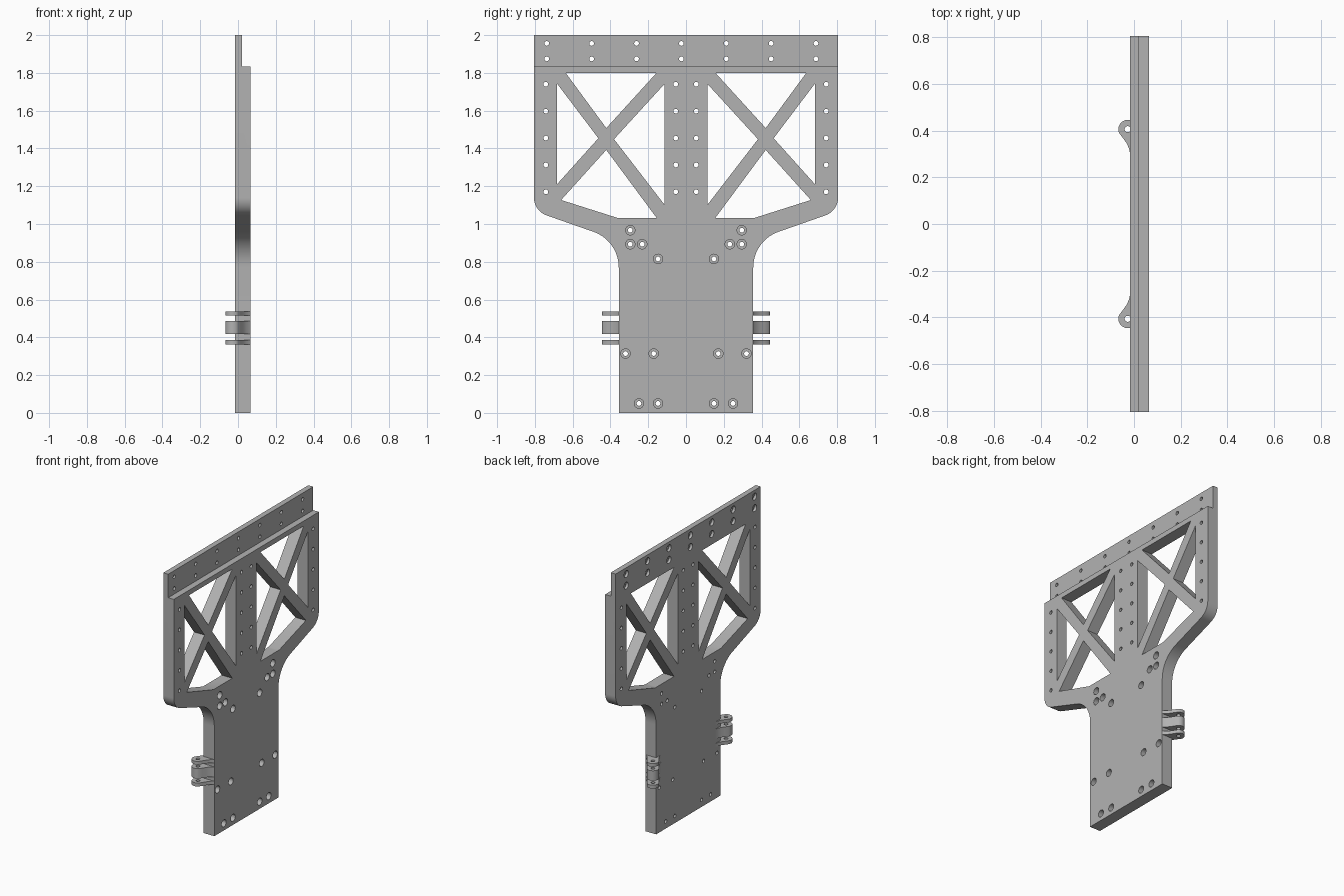
import bpy, bmesh
from math import cos, sin, radians
from mathutils import Vector

if "Cube" in bpy.data.objects:
    bpy.data.objects.remove(bpy.data.objects["Cube"])

BACK, FRONT, STRIP = -0.017, 0.065, 0.021   # plate thickness limits along x


def arc(cx, cy, r, a0, a1, n):
    return [(cx + r * cos(radians(a0 + (a1 - a0) * i / n)),
             cy + r * sin(radians(a0 + (a1 - a0) * i / n))) for i in range(n + 1)]


def circle(cx, cy, r, n=24):
    return arc(cx, cy, r, 0, 360, n)[:-1]


def add_prism(bm, points, start, end, axis):
    """Extrude a closed outline along x (points are y, z) or z (points are x, y)."""
    place = (lambda u, v: (start, u, v)) if axis == "x" else (lambda u, v: (u, v, start))
    step = Vector((end - start, 0, 0)) if axis == "x" else Vector((0, 0, end - start))
    face = bm.faces.new([bm.verts.new(place(u, v)) for u, v in points])
    new = bmesh.ops.extrude_face_region(bm, geom=[face])["geom"]
    bmesh.ops.translate(bm, vec=step, verts=[g for g in new if isinstance(g, bmesh.types.BMVert)])


def make(name, prisms, axis):
    bm = bmesh.new()
    for points, start, end in prisms:
        add_prism(bm, points, start, end, axis)
    bmesh.ops.recalc_face_normals(bm, faces=bm.faces)
    mesh = bpy.data.meshes.new(name)
    bm.to_mesh(mesh)
    bm.free()
    mesh.materials.append(metal)
    obj = bpy.data.objects.new(name, mesh)
    bpy.context.collection.objects.link(obj)
    return obj


def select(obj):
    bpy.ops.object.select_all(action="DESELECT")
    obj.select_set(True)
    bpy.context.view_layer.objects.active = obj


def cut(obj, cutter):
    cutter.hide_render = True
    mod = obj.modifiers.new("cut", "BOOLEAN")
    mod.operation, mod.solver, mod.object = "DIFFERENCE", "EXACT", cutter
    select(obj)
    bpy.ops.object.modifier_apply(modifier=mod.name)
    bpy.data.objects.remove(cutter)


def smooth(obj):
    select(obj)
    bpy.ops.object.shade_smooth_by_angle(angle=radians(30))


def flip(points):
    return [(-u, v) for u, v in points]


metal = bpy.data.materials.new("grey metal")
metal.use_nodes = True
grey = (0.45, 0.45, 0.45, 1)
metal.diffuse_color = grey
metal.node_tree.nodes["Principled BSDF"].inputs["Base Color"].default_value = grey

# Plate outline: narrow stem flaring into a wide head
half = ([(0.356, 0)] + arc(0.556, 0.77, 0.2, 180, 107, 16)
        + arc(0.705, 1.14, 0.1, -73, 0, 12) + [(0.805, 2)])
plate = make("main_plate", [(half + flip(half)[::-1], BACK, FRONT)], "x")

# Truss windows on both sides of the spine
windows = [
    [(0.637, 1.8), (0.156, 1.8), (0.422, 1.508)],
    [(0.684, 1.745), (0.684, 1.209), (0.464, 1.454)],
    [(0.113, 1.742), (0.113, 1.101), (0.381, 1.449)],
    [(0.422, 1.392), (0.661, 1.127), (0.365, 1.033), (0.156, 1.033)],
]
bolts = [(0.295, 0.967), (0.295, 0.893), (0.232, 0.893), (0.148, 0.815),
         (0.32, 0.314), (0.171, 0.314), (0.249, 0.05), (0.148, 0.05)]
rivets = [(y, 1.17 + 0.1425 * i) for y in (0.742, 0.054) for i in range(5)]
rail_holes = [(-0.737 + 0.2375 * i, z) for i in range(7) for z in (1.874, 1.956)]

through = windows + [circle(y, z, 0.0125) for y, z in bolts + rivets]
through += [flip(p) for p in through]
through += [circle(y, z, 0.0125) for y, z in rail_holes]
cut(plate, make("through_cutter", [(p, -0.2, 0.2) for p in through], "x"))

# Counterbores on either face, and the thinner rail along the top
recess = [(circle(s * y, z, 0.025), FRONT - 0.04, 0.2) for y, z in bolts for s in (1, -1)]
recess += [(circle(y, z, 0.024), -0.2, BACK + 0.018) for y, z in rail_holes]
recess.append(([(-1, 1.835), (1, 1.835), (1, 2.2), (-1, 2.2)], STRIP, 0.2))
cut(plate, make("recess_cutter", recess, "x"))
smooth(plate)

# Hinge knuckles wrapping the rear corners of the stem
knuckle = ([(BACK, 0.356), (BACK, 0.303), (-0.021, 0.322), (-0.031, 0.345), (-0.046, 0.366)]
           + arc(-0.027, 0.406, 0.04, 205, 50, 18)
           + [(0.013, 0.415), (0.028, 0.392), (0.045, 0.37), (FRONT, 0.356)])
levels = {"lower": (0.362, 0.386), "middle": (0.417, 0.487), "upper": (0.515, 0.538)}
for side, s in (("left", 1), ("right", -1)):
    for level, (z0, z1) in levels.items():
        lug = make(f"{level}_{side}_hinge_knuckle", [([(x, s * y) for x, y in knuckle], z0, z1)], "z")
        cut(lug, make("pin_cutter", [(circle(-0.027, s * 0.406, 0.013), 0.2, 0.7)], "z"))
        smooth(lug)
